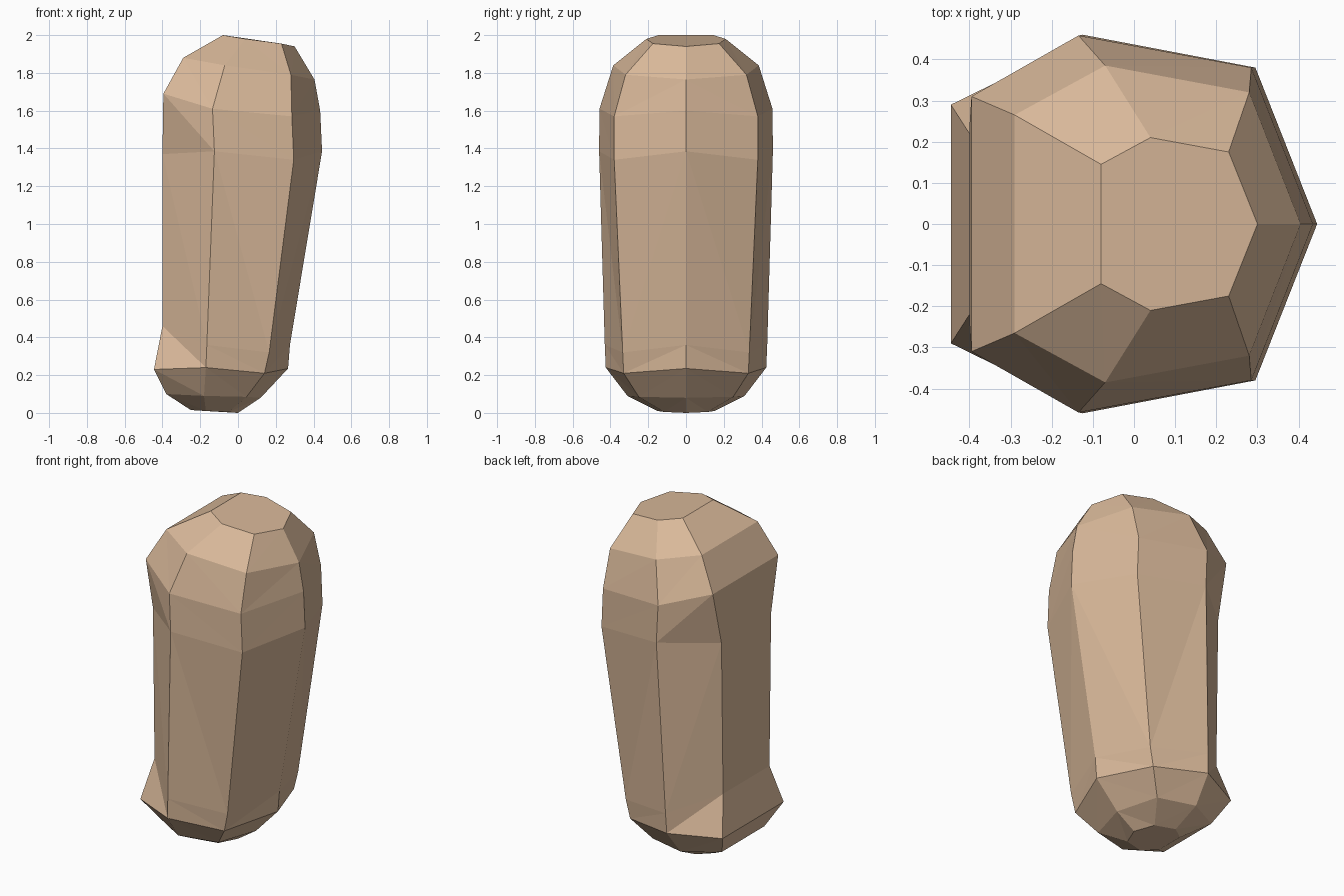
import bpy, bmesh

# Half cross-sections, bottom to top: front tip, side, flank, back corner (x, y, z)
RINGS = [
    [(0.00, 0, 0.00), (-0.05, .115, 0.005), (-0.17, .15, 0.01), (-0.25, .09, 0.015)],
    [(0.12, 0, 0.08), (0.045, .25, 0.085), (-0.18, .31, 0.09), (-0.38, .20, 0.10)],
    [(0.265, 0, 0.235), (0.14, .33, 0.21), (-0.17, .425, 0.24), (-0.445, .29, 0.23)],
    [(0.275, 0, 0.36), (0.165, .335, 0.32), (-0.165, .43, 0.36), (-0.40, .22, 0.46)],
    [(0.445, 0, 1.385), (0.295, .38, 1.34), (-0.125, .46, 1.385), (-0.40, .235, 1.37)],
    [(0.435, 0, 1.60), (0.285, .38, 1.57), (-0.135, .458, 1.61), (-0.395, .31, 1.69)],
    [(0.405, 0, 1.765), (0.28, .32, 1.79), (-0.07, .385, 1.84), (-0.29, .265, 1.88)],
    [(0.30, 0, 1.94), (0.23, .175, 1.955), (0.04, .21, 1.98), (-0.08, .145, 2.00)],
]

bm = bmesh.new()

# Mirror each half section into a seven-sided ring
loops = []
for half in RINGS:
    pts = half + [(x, -y, z) for x, y, z in reversed(half[1:])]
    loops.append([bm.verts.new(p) for p in pts])

# Skin the rings; triangles split each panel the same way on both sides
for low, high in zip(loops, loops[1:]):
    for i in range(7):
        j = (i + 1) % 7
        a, b, c, d = low[i], low[j], high[j], high[i]
        if i == 3:
            bm.faces.new((a, b, c, d))
        elif i in (0, 4, 5):
            bm.faces.new((a, b, d))
            bm.faces.new((b, c, d))
        else:
            bm.faces.new((a, b, c))
            bm.faces.new((a, c, d))

# Flat end caps
bm.faces.new(reversed(loops[0]))
bm.faces.new(loops[-1])
bmesh.ops.recalc_face_normals(bm, faces=bm.faces)

mesh = bpy.data.meshes.new("rounded_body")
bm.to_mesh(mesh)
bm.free()
body = bpy.data.objects.new("rounded_body", mesh)
bpy.context.collection.objects.link(body)

# Tan surface
tan = bpy.data.materials.new("tan")
tan.diffuse_color = (0.69, 0.48, 0.32, 1)
mesh.materials.append(tan)
